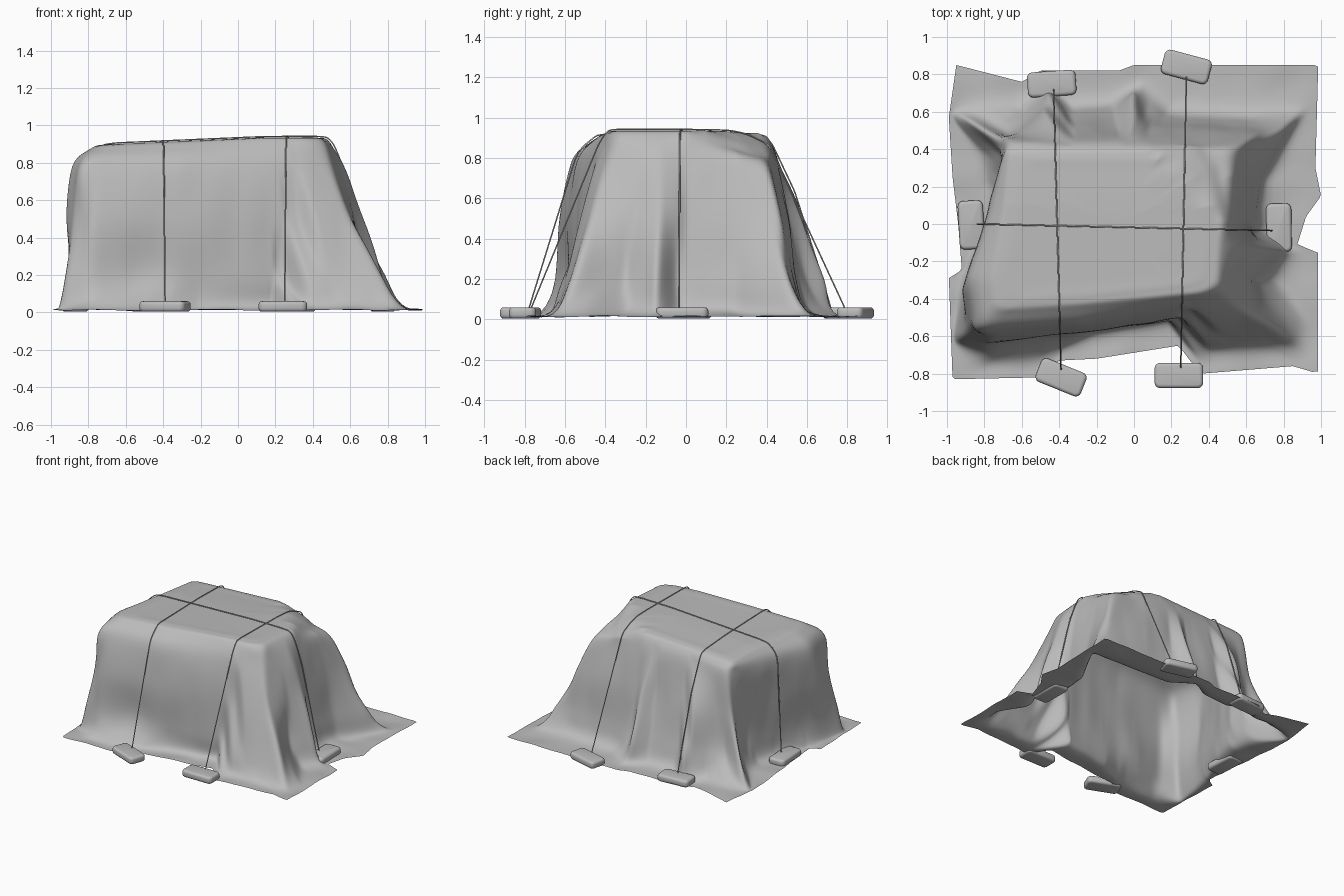
import bpy, bmesh, math
from mathutils import Vector, noise
from mathutils.bvhtree import BVHTree

if "Cube" in bpy.data.objects:
    bpy.data.objects.remove(bpy.data.objects["Cube"])

grey = bpy.data.materials.new("canvas grey")
grey.diffuse_color = (0.5, 0.5, 0.5, 1)
grey.use_nodes = True
grey.node_tree.nodes["Principled BSDF"].inputs["Base Color"].default_value = grey.diffuse_color
CX, CY, N = -0.1, 0.0, 400

# Plan outlines of the draped sheet, from the top edge down to the free border
TOP = [(.44, .33), (.34, .41), (-.68, .41), (-.71, .1), (-.79, -.3), (-.76, -.48), (-.3, -.45),
       (.37, -.38), (.46, -.34), (.49, 0)]
SHOULDER = [(.54, .41), (0, .46), (-.68, .45), (-.72, .3), (-.78, .05), (-.89, -.3),
            (-.84, -.57), (-.3, -.54), (.36, -.44), (.5, -.39), (.57, -.13), (.54, 0)]
MIDDLE = [(.65, .47), (.3, .51), (.08, .51), (0, .58), (-.08, .51), (-.36, .52), (-.46, .59),
          (-.6, .48), (-.73, .46), (-.7, .3), (-.78, .05), (-.92, -.35), (-.88, -.55),
          (-.78, -.63), (-.2, -.57), (.36, -.48), (.39, -.53), (.61, -.48), (.62, -.25),
          (.68, -.13), (.6, 0), (.61, .25)]
LOWER = [(.8, .51), (.6, .53), (.15, .55), (.06, .6), (0, .7), (-.1, .59), (-.35, .57),
         (-.44, .69), (-.58, .56), (-.7, .49), (-.88, .55), (-.74, .4), (-.71, .25),
         (-.78, 0), (-.89, -.35), (-.93, -.61), (-.78, -.65), (-.55, -.6), (-.2, -.57),
         (.3, -.5), (.33, -.61), (.78, -.57), (.66, -.3), (.78, -.14), (.64, -.05), (.67, .25)]
BASE = [(.9, .6), (.6, .61), (.2, .63), (.03, .74), (-.12, .66), (-.35, .64), (-.45, .72),
        (-.62, .63), (-.82, .64), (-.97, .58), (-.82, .4), (-.77, .2), (-.8, 0), (-.91, -.3),
        (-.96, -.62), (-.8, -.73), (-.5, -.7), (-.22, -.59), (.25, -.51), (.29, -.68),
        (.87, -.65), (.88, -.5), (.76, -.3), (.84, -.14), (.7, -.04), (.72, .25)]
BORDER = [(.985, .85), (0, .85), (-.08, .82), (-.5, .82), (-.6, .76), (-.95, .85), (-.99, .57),
          (-.97, .25), (-.94, 0), (-.92, -.25), (-.99, -.28), (-.97, -.83), (-.5, -.82),
          (-.4, -.73), (-.2, -.72), (.24, -.65), (.29, -.72), (.36, -.8), (.85, -.76),
          (.985, -.8), (.985, -.14), (.87, -.12), (.92, .04), (1, .15), (.97, .3)]


def radii(outline, smooth):
    """Distance from the centre to the outline for each of N directions."""
    out = []
    for i in range(N):
        a = 2 * math.pi * i / N
        dx, dy, best = math.cos(a), math.sin(a), 0
        for (x1, y1), (x2, y2) in zip(outline, outline[1:] + outline[:1]):
            ex, ey = x2 - x1, y2 - y1
            den = dx * ey - dy * ex
            if abs(den) < 1e-9:
                continue
            px, py = x1 - CX, y1 - CY
            t, s = (px * ey - py * ex) / den, (px * dy - py * dx) / den
            if t > 0 and -1e-6 <= s <= 1 + 1e-6:
                best = max(best, t)
        out.append(best)
    for _ in range(smooth):
        out = [(out[i - 1] + 2 * out[i] + out[(i + 1) % N]) / 4 for i in range(N)]
    return out


def top_z(x, y):
    slump = .3 * max(0, x + y - .5) if y > 0 else 0     # sagging back right corner
    return .917 + .018 * max(-1, min(1, (x + .25) / .4)) - .05 * max(0, y - .1) - slump


def catmull(a, b, c, d, t):
    return .5 * (2*b + (c - a)*t + (2*a - 5*b + 4*c - d)*t*t + (3*b - a - 3*c + d)*t**3)


def finish(name, bm):
    me = bpy.data.meshes.new(name)
    bm.to_mesh(me)
    me.materials.append(grey)
    for p in me.polygons:
        p.use_smooth = True
    ob = bpy.data.objects.new(name, me)
    bpy.context.collection.objects.link(ob)
    return ob


# Draped cover: radial profile through the outlines, open underneath
rT, rU, rM, rL, rB = [radii(o, s) for o, s in
                      ((TOP, 12), (SHOULDER, 6), (MIDDLE, 2), (LOWER, 2), (BASE, 2))]
rS = radii(BORDER, 0)
SUB = 6
bm = bmesh.new()
columns = []
for i in range(N):
    a = 2 * math.pi * i / N
    ca, sa = math.cos(a), math.sin(a)
    z = lambda r: top_z(CX + r * ca, CY + r * sa)
    t = rT[i]
    border = max(rS[i], rB[i] + .012)
    edge = z(t) - .022
    prof = [(t * f, z(t * f)) for f in (.1, .4, .7, .88)]
    prof += [(t, edge), (rU[i], min(.78, edge - .07)), (rM[i], .5), (rL[i], .2),
             (rB[i], .035), (border, .015)]
    prof = [prof[0]] + prof + [prof[-1]]
    col = []
    for k in range(1, len(prof) - 2):
        for j in range(SUB):
            col.append([catmull(*[prof[k + m][c] for m in (-1, 0, 1, 2)], j / SUB)
                        for c in (0, 1)])
    col.append(prof[-1])
    verts = []
    for r, h in col:
        x, y = CX + r * ca, CY + r * sa
        if h < .85:            # soft creases on the walls, fading at both ends
            fade = max(0, min(1, (.85 - h) / .15, (h - .03) / .1))
            r += .01 * fade * noise.noise(Vector((x * 6, y * 6, h * 2.5)))
        if h < .1:             # ripples on the ground
            h = max(.008, h + .008 * noise.noise(Vector((x * 6, y * 6, 3))))
        verts.append(bm.verts.new((CX + r * ca, CY + r * sa, h)))
    columns.append(verts)
centre = bm.verts.new((CX, CY, top_z(CX, CY)))
for i in range(N):
    p, q = columns[i], columns[(i + 1) % N]
    bm.faces.new((centre, p[0], q[0]))
    for k in range(len(p) - 1):
        bm.faces.new((p[k], p[k + 1], q[k + 1], q[k]))
bm.normal_update()
tree = BVHTree.FromBMesh(bm)
finish("draped_cover", bm)


# Ropes: pulled tight over the cover (upper hull of the cover's section)
def rope(name, start, end):
    s, e = Vector((*start, .05)), Vector((*end, .05))
    hull = []
    for i in range(161):
        p = s.lerp(e, i / 160)
        if 0 < i < 160:
            hit = tree.ray_cast(Vector((p.x, p.y, 2)), Vector((0, 0, -1)))[0]
            p.z = hit.z + .006 if hit else .02
            p += (e - s).normalized() * (.008 if i > 80 else -.008) * min(1, abs(i - 80) / 40)
        d = (p - s).dot((e - s).normalized())
        while len(hull) > 1 and ((hull[-1][0] - hull[-2][0]) * (p.z - hull[-2][1].z)
                                 >= (hull[-1][1].z - hull[-2][1].z) * (d - hull[-2][0])):
            hull.pop()
        hull.append((d, p))
    cu = bpy.data.curves.new(name, 'CURVE')
    cu.dimensions, cu.bevel_depth, cu.bevel_resolution = '3D', .004, 1
    cu.use_fill_caps = True
    sp = cu.splines.new('POLY')
    sp.points.add(len(hull) - 1)
    for pt, (_, p) in zip(sp.points, hull):
        pt.co = (*p, 1)
    cu.materials.append(grey)
    bpy.context.collection.objects.link(bpy.data.objects.new(name, cu))


rope("rope_left", (-.39, -.78), (-.43, .72))
rope("rope_right", (.25, -.77), (.28, .79))
rope("rope_long", (-.84, 0), (.74, -.035))

# Ground weights: rounded blocks at each rope end
for n, (x, y, rot) in enumerate([(-.44, .75, 4), (.28, .84, -15), (-.39, -.82, -22),
                                 (.24, -.81, 0), (-.87, -.005, 93), (.775, -.02, 91)]):
    bm = bmesh.new()
    bmesh.ops.create_cube(bm, size=1)
    bmesh.ops.scale(bm, vec=(.26, .135, .056), verts=bm.verts)
    bmesh.ops.bevel(bm, geom=[e for e in bm.edges if abs(e.verts[0].co.z - e.verts[1].co.z) > .01],
                    offset=.03, segments=4, affect='EDGES', profile=.5)
    bmesh.ops.bevel(bm, geom=[e for e in bm.edges if e.verts[0].co.z * e.verts[1].co.z > 0],
                    offset=.018, segments=3, affect='EDGES', profile=.5)
    ob = finish("weight_%d" % (n + 1), bm)
    ob.location = (x, y, .032)
    ob.rotation_euler.z = math.radians(rot)
